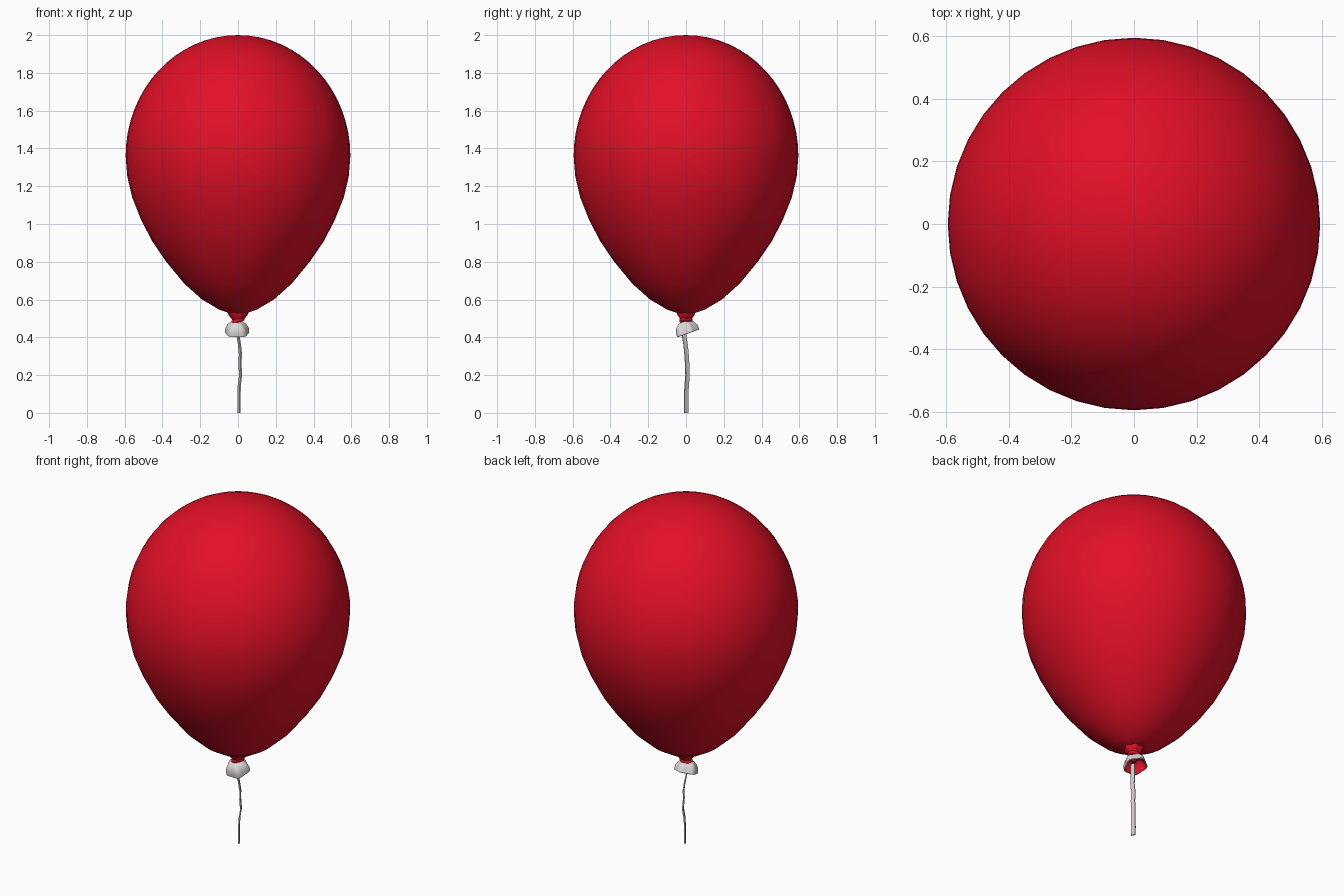
import bpy, bmesh, math
from mathutils import Vector, Euler

cube = bpy.data.objects.get("Cube")
if cube:
    bpy.data.objects.remove(cube, do_unlink=True)


def material(name, color):
    m = bpy.data.materials.new(name)
    m.use_nodes = True
    m.diffuse_color = color
    m.node_tree.nodes["Principled BSDF"].inputs["Base Color"].default_value = color
    return m


RED = material("red rubber", (0.76, 0.005, 0.02, 1))
WHITE = material("pale rubber", (0.74, 0.69, 0.69, 1))
STRING = material("string white", (0.62, 0.58, 0.58, 1))


def loft(name, rings, mats, inner_from=None, angle=40):
    """Skin a list of rings; bands from inner_from on take the second material."""
    bm = bmesh.new()
    loops = [[bm.verts.new(p) for p in ring] for ring in rings]
    n = len(loops[0])
    for k, (a, b) in enumerate(zip(loops, loops[1:])):
        for i in range(n):
            j = (i + 1) % n
            f = bm.faces.new((a[i], a[j], b[j], b[i]))
            if inner_from is not None and k >= inner_from:
                f.material_index = 1
    bm.faces.new(loops[0])
    bm.faces.new(loops[-1])
    bmesh.ops.remove_doubles(bm, verts=bm.verts, dist=0.0002)
    bmesh.ops.recalc_face_normals(bm, faces=bm.faces)
    me = bpy.data.meshes.new(name)
    bm.to_mesh(me)
    bm.free()
    for m in mats:
        me.materials.append(m)
    ob = bpy.data.objects.new(name, me)
    bpy.context.collection.objects.link(ob)
    bpy.ops.object.select_all(action='DESELECT')
    ob.select_set(True)
    bpy.context.view_layer.objects.active = ob
    bpy.ops.object.shade_smooth_by_angle(angle=math.radians(angle))
    return ob


def lathe(profile, sides, folds=0, depth=0.0):
    """Rings around z; folds pinch the radius in proportion to depth."""
    rings = []
    for r, z in profile:
        ring = []
        for i in range(sides):
            a = math.tau * i / sides
            s = r * (1 + depth * math.cos(folds * (a + math.pi / 2) + math.pi))
            ring.append(Vector((s * math.cos(a), s * math.sin(a), z)))
        rings.append(ring)
    return rings


# Balloon: tapered lower part, then a half-ellipse dome
lower = [(0.0, 0.527), (0.05, 0.53), (0.10, 0.547), (0.19, 0.60), (0.285, 0.685),
         (0.38, 0.80), (0.455, 0.91), (0.512, 1.02), (0.56, 1.14), (0.586, 1.25)]
steps = 16
dome = [(0.595 * math.cos(t), 1.36 + 0.64 * math.sin(t))
        for t in (math.pi / 2 * i / steps for i in range(steps + 1))]
loft("balloon", lathe(lower + dome, 40), [RED])

# Neck pinched below the balloon
neck = [(0.055, 0.54), (0.048, 0.52), (0.03, 0.495), (0.016, 0.475), (0.012, 0.45)]
loft("neck", lathe(neck, 24, 6, 0.08), [RED])

# Knot: a small squashed ring round the neck
knot = []
for i in range(24):
    a = math.tau * i / 24
    out = Vector((math.cos(a), math.sin(a), 0))
    centre = out * 0.024 + Vector((0, 0, 0.489 + 0.008 * math.cos(a)))
    knot.append([centre + out * 0.012 * math.cos(b) + Vector((0, 0, 0.011 * math.sin(b)))
                 for b in (math.tau * k / 10 for k in range(10))])
loft("knot", knot + knot[:1], [RED])

# Mouth: flared, folded and tilted skirt, pale outside and red inside
outer = [(0.012, 0.042), (0.032, 0.037), (0.049, 0.022), (0.060, 0.0), (0.062, -0.024)]
inner = [(0.056, -0.026), (0.053, -0.004), (0.042, 0.014), (0.026, 0.026), (0.0, 0.03)]
mouth = loft("mouth", lathe(outer + inner, 40, 5, 0.07), [WHITE, RED], len(outer))
mouth.location = (-0.005, 0.0, 0.444)
mouth.rotation_euler = Euler((math.radians(20), 0, 0))

# String: a flat wavy ribbon hanging from the mouth
path = [(-0.004, -0.014, 0.445), (0.0, -0.010, 0.41), (0.008, -0.002, 0.36),
        (0.013, 0.003, 0.31), (0.010, 0.006, 0.26), (0.014, 0.008, 0.20),
        (0.007, 0.004, 0.15), (0.006, 0.001, 0.10), (0.005, 0.002, 0.05), (0.005, 0.001, 0.0)]
wide = Vector((-0.45, 0.89, 0)) * 0.0115
thin = Vector((0.89, 0.45, 0)) * 0.0035
loft("string", [[Vector(p) + u * wide + v * thin
                 for u, v in ((-1, -1), (1, -1), (1, 1), (-1, 1))] for p in path],
     [STRING])
